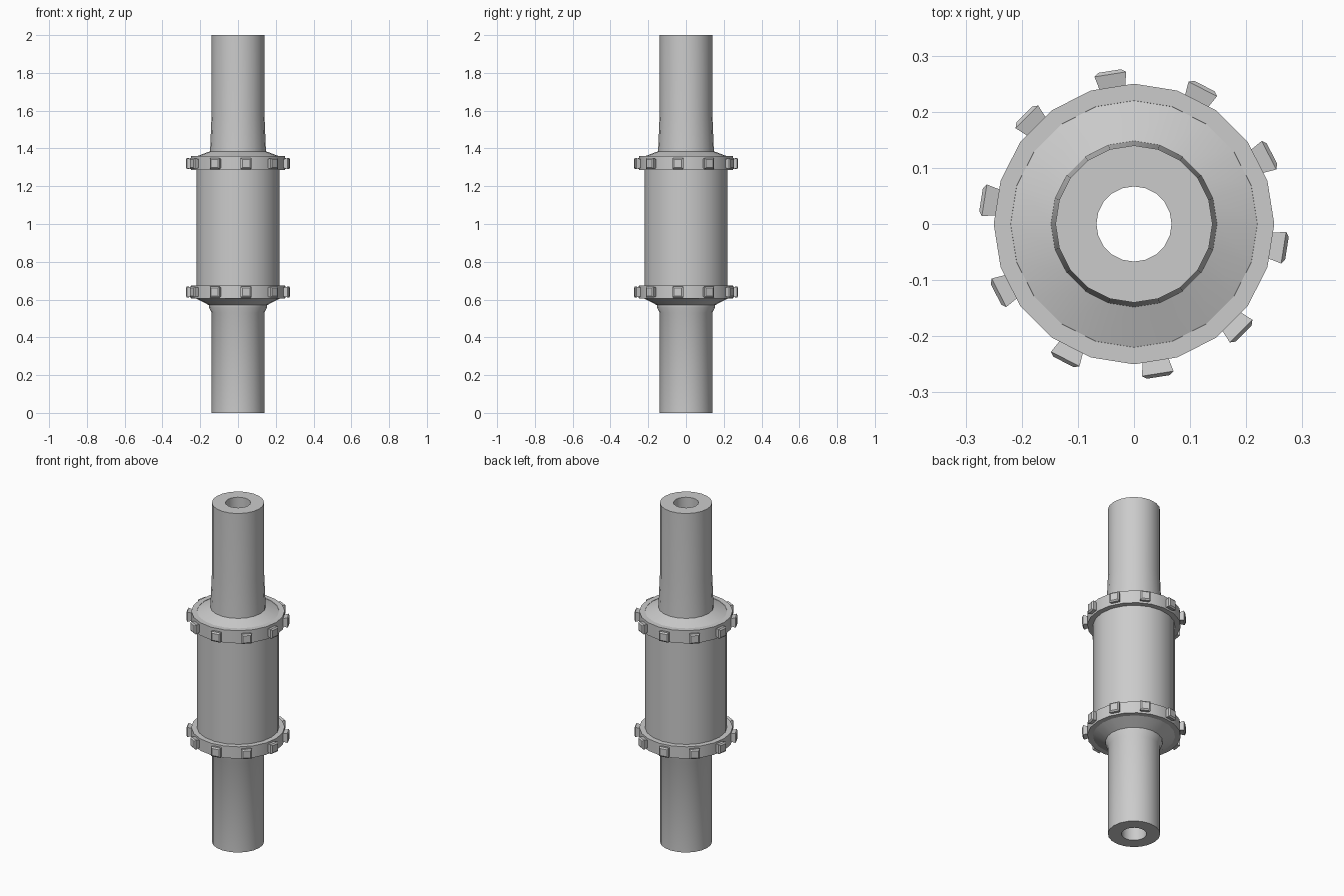
import bpy, bmesh, math
from mathutils import Matrix, Vector

if "Cube" in bpy.data.objects:
    bpy.data.objects.remove(bpy.data.objects["Cube"])

SIDES = 20


def finish(name, bm, smooth):
    bmesh.ops.recalc_face_normals(bm, faces=bm.faces)
    mesh = bpy.data.meshes.new(name)
    bm.to_mesh(mesh)
    bm.free()
    ob = bpy.data.objects.new(name, mesh)
    bpy.context.collection.objects.link(ob)
    if smooth:
        bpy.ops.object.select_all(action='DESELECT')
        ob.select_set(True)
        bpy.context.view_layer.objects.active = ob
        bpy.ops.object.shade_smooth_by_angle(angle=math.radians(30))
    return ob


def lathe(name, profile):
    """Revolve a closed (radius, z) loop around the z axis."""
    bm = bmesh.new()
    rings = []
    for i in range(SIDES):
        a = 2 * math.pi * i / SIDES
        rings.append([bm.verts.new((r * math.cos(a), r * math.sin(a), z)) for r, z in profile])
    n = len(profile)
    for i in range(SIDES):
        p, q = rings[i], rings[(i + 1) % SIDES]
        for j in range(n):
            k = (j + 1) % n
            bm.faces.new((p[j], q[j], q[k], p[k]))
    return finish(name, bm, True)


def bolts(name, z, count=10):
    """Square bolt heads on every second flat of a flange."""
    bm = bmesh.new()
    sections = [(0.240, 0.022), (0.270, 0.0285), (0.276, 0.0205)]  # radius, half width
    for i in range(count):
        m = Matrix.Translation((0, 0, z)) @ Matrix.Rotation(math.radians(27 + 36 * i), 4, 'Z')
        loops = [[bm.verts.new(m @ Vector((r, h * sy, h * sz)))
                  for sy, sz in ((-1, -1), (1, -1), (1, 1), (-1, 1))] for r, h in sections]
        for a, b in zip(loops, loops[1:]):
            for j in range(4):
                k = (j + 1) % 4
                bm.faces.new((a[j], a[k], b[k], b[j]))
        bm.faces.new(loops[0][::-1])
        bm.faces.new(loops[-1])
    return finish(name, bm, False)


# Hollow pipe with swollen casing and collars
lathe("pipe_body", [
    (0.067, 0.0), (0.14, 0.0), (0.14, 0.53), (0.153, 0.558), (0.153, 0.57),
    (0.22, 0.605), (0.22, 1.358), (0.148, 1.385), (0.14, 1.58),
    (0.14, 2.0), (0.067, 2.0)])

# Flange rings and their bolt heads
for label, z0, z1, zb in (("lower", 0.605, 0.675, 0.64), ("upper", 1.285, 1.36, 1.32)):
    lathe(label + "_flange", [(0.21, z0), (0.25, z0), (0.25, z1), (0.21, z1)]
          if label == "lower" else
          [(0.21, z0), (0.25, z0), (0.25, z1), (0.22, z1)])
    bolts(label + "_flange_bolts", zb)
